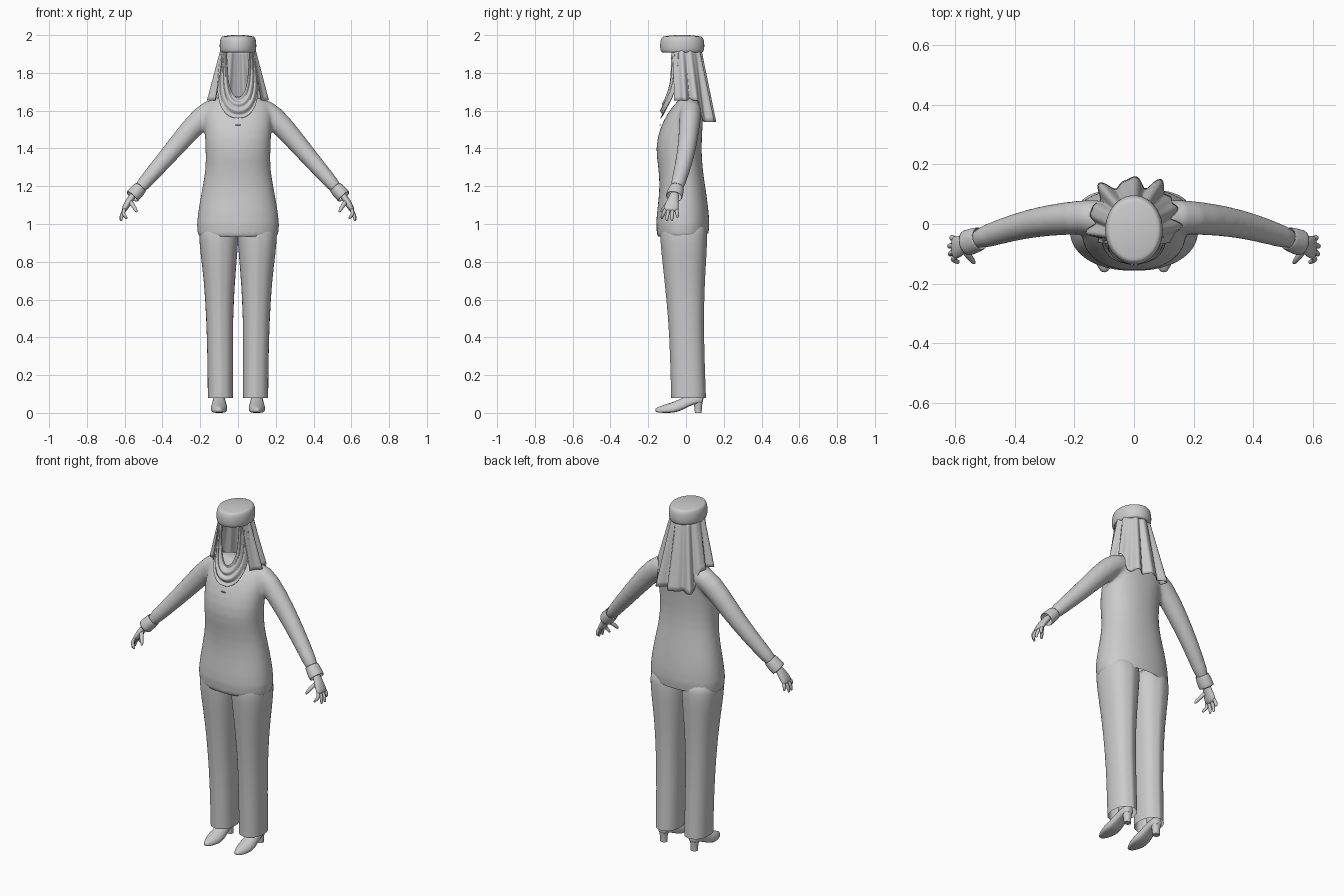
import bpy, bmesh, math
from mathutils import Vector as V

if "Cube" in bpy.data.objects:
    bpy.data.objects.remove(bpy.data.objects["Cube"])


def finish(name, bm, sub=0, mirror=False, thick=0):
    bmesh.ops.recalc_face_normals(bm, faces=bm.faces)
    me = bpy.data.meshes.new(name)
    bm.to_mesh(me)
    bm.free()
    for p in me.polygons:
        p.use_smooth = True
    ob = bpy.data.objects.new(name, me)
    bpy.context.collection.objects.link(ob)
    if mirror:
        ob.modifiers.new("mirror", 'MIRROR').use_mirror_merge = False
    if thick:
        m = ob.modifiers.new("solid", 'SOLIDIFY')
        m.thickness, m.offset = thick, 0
    if sub:
        m = ob.modifiers.new("sub", 'SUBSURF')
        m.levels = m.render_levels = sub
    return ob


def skin(bm, rings, closed=True, cap0=True, cap1=True):
    rows = [[bm.verts.new(p) for p in r] for r in rings]
    n = len(rows[0])
    for a, b in zip(rows, rows[1:]):
        for i in range(n if closed else n - 1):
            j = (i + 1) % n
            bm.faces.new((a[i], a[j], b[j], b[i]))
    if closed and cap0:
        bm.faces.new(rows[0])
    if closed and cap1:
        bm.faces.new(rows[-1])


def oval(z, x0, x1, y0, y1, power=2.2, ridge=0, n=32):
    """Horizontal super-ellipse ring, with optional front/back crease."""
    pts = []
    for i in range(n):
        a = 2 * math.pi * i / n
        c, s = math.cos(a), math.sin(a)
        f = lambda t: math.copysign(abs(t) ** (2 / power), t)
        y = (y0 + y1) / 2 + (y1 - y0) / 2 * f(s)
        if abs(c) < 0.01:
            y += ridge * s
        pts.append(V(((x0 + x1) / 2 + (x1 - x0) / 2 * f(c), y, z)))
    return pts


def tube(bm, path, n=12, cap0=True, cap1=True):
    """path: (x, y, z, radius, y_radius)"""
    pts = [V(p[:3]) for p in path]
    rings = []
    for i, p in enumerate(path):
        d = (pts[min(i + 1, len(pts) - 1)] - pts[max(i - 1, 0)]).normalized()
        v = (V((0, 1, 0)) - d * d.y).normalized()
        u = d.cross(v)
        rings.append([pts[i] + u * p[3] * math.cos(t) + v * p[4] * math.sin(t)
                      for t in (2 * math.pi * k / n for k in range(n))])
    skin(bm, rings, True, cap0, cap1)


# Jacket: torso and sleeves fused into one smooth shell
bm = bmesh.new()
torso = [(.88, .222, -.155, .12), (1, .22, -.162, .127), (1.1, .207, -.149, .117),
         (1.2, .187, -.139, .102), (1.3, .17, -.146, .087), (1.4, .172, -.163, .082),
         (1.5, .178, -.142, .087), (1.58, .18, -.102, .092), (1.63, .172, -.065, .09),
         (1.658, .155, -.035, .075), (1.68, .075, -.035, .065)]
skin(bm, [oval(z, -w, w, f, b) for z, w, f, b in torso])
for s in (1, -1):
    tube(bm, [(s * .07, .025, 1.61, .05, .055), (s * .145, .025, 1.61, .066, .06),
              (s * .24, .018, 1.515, .06, .056), (s * .345, .004, 1.39, .051, .05),
              (s * .45, -.025, 1.27, .042, .043), (s * .55, -.06, 1.155, .035, .037)], 16)
jacket = finish("jacket", bm, 1)
m = jacket.modifiers.new("fuse", 'REMESH')
m.mode, m.voxel_size, m.use_smooth_shade = 'VOXEL', .009, True
m = jacket.modifiers.new("smooth", 'SMOOTH')
m.iterations, m.factor = 8, .5
me = bpy.data.meshes.new_from_object(
    jacket.evaluated_get(bpy.context.evaluated_depsgraph_get()))
jacket.modifiers.clear()
bm = bmesh.new()
bm.from_mesh(me)
bmesh.ops.bisect_plane(bm, geom=bm.verts[:] + bm.edges[:] + bm.faces[:],
                       plane_co=(0, 0, .942), plane_no=(0, -.06, 1), clear_inner=True)
bm.to_mesh(me)
bm.free()
jacket.data = me
for p in me.polygons:
    p.use_smooth = True

# Sleeve cuffs
bm = bmesh.new()
tube(bm, [(.515, -.048, 1.195, .034, .037), (.535, -.055, 1.172, .037, .041),
          (.562, -.064, 1.143, .038, .043)], 20, False, False)
finish("cuffs", bm, 1, True, .004)

# Hands: palm, four fingers and thumb
bm = bmesh.new()
tube(bm, [(.54, -.057, 1.17, .02, .026), (.568, -.066, 1.135, .018, .027),
          (.587, -.075, 1.105, .019, .038), (.603, -.08, 1.075, .015, .042),
          (.607, -.08, 1.068, .01, .034)])
for y, tx, ty, tz in ((-.05, .612, -.045, 1.035), (-.07, .622, -.075, 1.018),
                      (-.091, .619, -.102, 1.018), (-.108, .592, -.128, 1.028)):
    tube(bm, [(.597, y, 1.085, .011, .011), (.613, (y + ty) / 2, 1.055, .011, .011),
              (tx, ty, tz + .01, .009, .009), (tx - .003, ty, tz - .003, .005, .005)], 8)
tube(bm, [(.575, -.08, 1.125, .014, .014), (.555, -.108, 1.097, .012, .012),
          (.54, -.127, 1.073, .01, .01), (.536, -.132, 1.062, .005, .005)], 8)
finish("hands", bm, 1, True)

# Trousers with pressed creases
bm = bmesh.new()
legs = [(.08, .026, .16, -.075, .102), (.3, .025, .162, -.08, .094),
        (.5, .027, .168, -.09, .09), (.7, .016, .18, -.11, .096),
        (.85, .003, .2, -.127, .106), (.95, -.004, .208, -.135, .11),
        (1.02, -.004, .2, -.13, .1)]
skin(bm, [oval(*r, power=2.3, ridge=.006) for r in legs], True, False, True)
finish("trousers", bm, 1, True)

# Shoes with ankles and block heels
bm = bmesh.new()
rings = []
for y, w, z0, z1 in ((-.163, .008, .008, .022), (-.15, .02, .002, .032),
                     (-.115, .037, 0, .044), (-.07, .047, 0, .058), (-.03, .043, .01, .075),
                     (.02, .036, .037, .1), (.06, .034, .05, .11), (.085, .025, .053, .105),
                     (.092, .012, .06, .1)):
    rings.append([V((.1 + w * c, y, (z0 + z1) / 2 + (z1 - z0) / 2 * s)) for c, s in
                  ((1, -.45), (.88, .3), (.5, .85), (0, 1), (-.5, .85), (-.88, .3),
                   (-1, -.45), (-.85, -1), (0, -1), (.85, -1))])
skin(bm, rings)
tube(bm, [(.1, .035, .06, .033, .04), (.1, .035, .13, .03, .036),
          (.1, .03, .22, .035, .04)])
finish("shoes", bm, 2, True)
bm = bmesh.new()
skin(bm, [oval(z, .1 - w, .1 + w, f, b) for z, w, f, b in
          ((0, .02, .047, .083), (.03, .02, .044, .084), (.07, .028, .035, .09))])
ob = finish("heels", bm, 0, True)
for p in ob.data.polygons:
    p.use_smooth = len(p.vertices) == 4

# Round brimless hat
bm = bmesh.new()
prof = [(.3, 1.915), (.84, 1.908), (.95, 1.907), (1, 1.925), (1.01, 1.95), (.98, 1.977),
        (.9, 1.993), (.8, 1.993), (.5, 1.999), (.1, 2.001)]
skin(bm, [oval(z, -.097 * r, .097 * r, -.02 - .117 * r, -.02 + .117 * r, 2) for r, z in prof])
finish("hat", bm, 1)

# Veil: pleated sheet hanging from the hat around sides and back
bm = bmesh.new()
rows = []
A = 2.1
for i in range(15):
    t = i / 14
    row = []
    for k in range(97):
        a = -A + 2 * A * k / 96
        step = 1 / (1 + math.exp((abs(a) - .95) * 25))
        z = 1.925 - t * (1.925 - 1.655 + .115 * step)
        h = (1.925 - z) / .385
        fold = (.004 + .013 * h) * (math.cos(11 * a + .6) + .5 * math.sin(17 * a))
        rx, ry = .086 + .085 * h + fold, .096 + .042 * h + fold
        row.append(V((rx * math.sin(a), -.02 + .026 * h + ry * math.cos(a), z)))
    rows.append(row)
skin(bm, rows, False)
finish("veil", bm, 0, False, .004)

# Scarf: folded U-shaped drape framing the face opening and crossing the chest
inner = [(.06, -.075, 1.92), (.054, -.075, 1.82), (.05, -.078, 1.75), (.034, -.088, 1.695),
         (.014, -.094, 1.672), (0, -.096, 1.667)]
outer = [(.092, -.04, 1.92), (.104, -.045, 1.8), (.112, -.055, 1.69), (.09, -.105, 1.605),
         (.045, -.124, 1.562), (0, -.128, 1.555)]
full = lambda p: p + [(-x, y, z) for x, y, z in p[-2::-1]]
bm = bmesh.new()
rows = []
for i, (p, q) in enumerate(zip(full(inner), full(outer))):
    row = []
    for k in range(17):
        t = k / 16
        low = 1 - abs(i - 5) / 5
        wave = math.sin(t * math.pi) * (.006 + .01 * low)
        wave += (.003 + .005 * low) * math.sin(t * 6 * math.pi + .35 * i)
        row.append(V(p).lerp(V(q), t) + V((0, -wave, wave * .3)))
    rows.append(row)
skin(bm, rows, False)
finish("scarf", bm, 2, False, .004)

# Small fastening on the jacket front
bm = bmesh.new()
tube(bm, [(-.012, -.137, 1.525, .003, .004), (.012, -.137, 1.525, .003, .004)], 8)
finish("jacket_fastening", bm)
